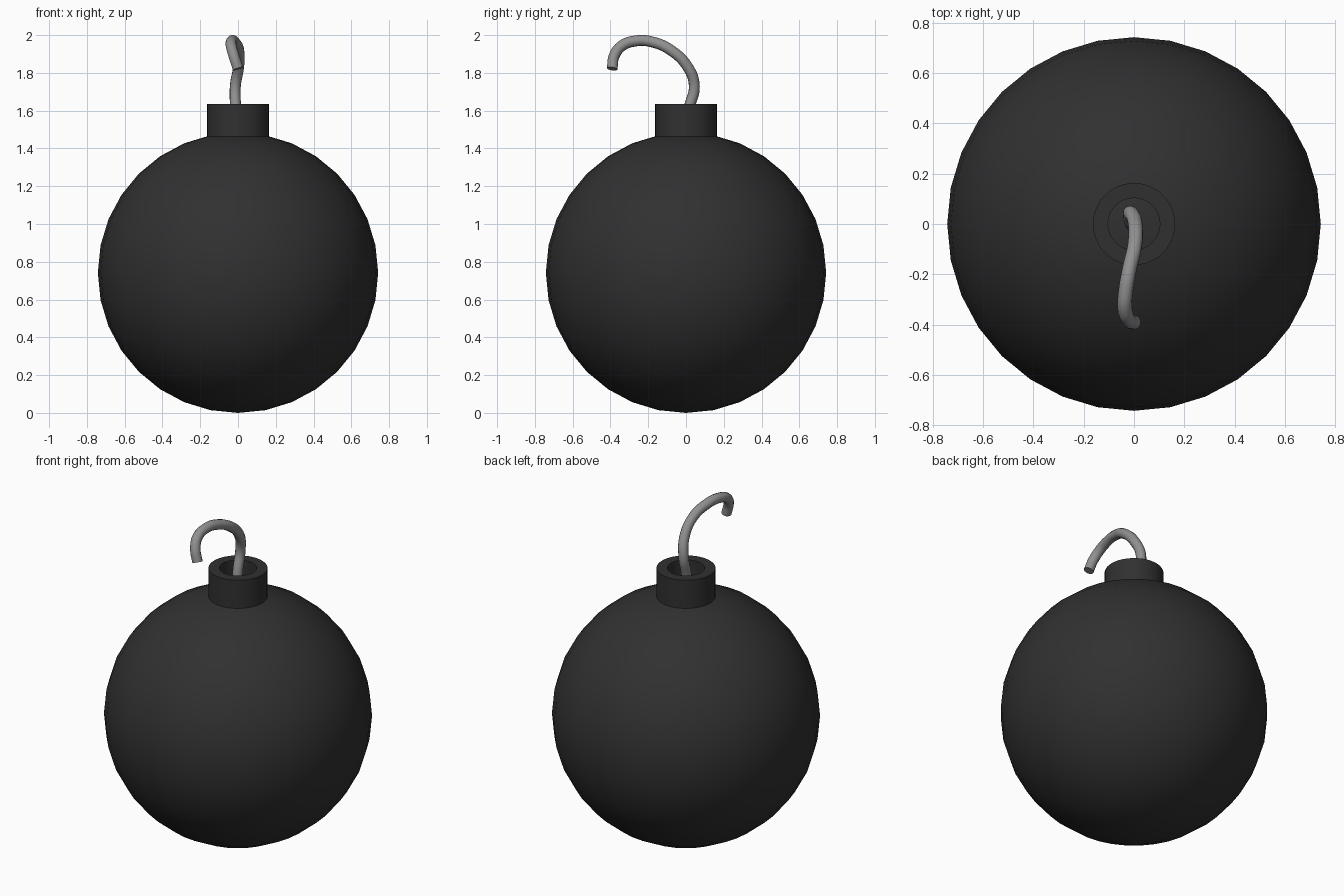
import bpy, bmesh, math

if "Cube" in bpy.data.objects:
    bpy.data.objects.remove(bpy.data.objects["Cube"])


def material(name, value):
    m = bpy.data.materials.new(name)
    m.diffuse_color = (value, value, value, 1)
    m.use_nodes = True
    m.node_tree.nodes["Principled BSDF"].inputs["Base Color"].default_value = m.diffuse_color
    return m


def smooth(obj, mat, angle=40):
    obj.data.materials.append(mat)
    bpy.ops.object.select_all(action='DESELECT')
    obj.select_set(True)
    bpy.context.view_layer.objects.active = obj
    bpy.ops.object.shade_smooth_by_angle(angle=math.radians(angle))


dark = material("dark_iron", 0.03)
grey = material("cord_grey", 0.28)

# Round body
bpy.ops.mesh.primitive_uv_sphere_add(segments=32, ring_count=16, radius=0.742,
                                     location=(0, 0, 0.742))
body = bpy.context.object
body.name = "body"
smooth(body, dark)

# Hollow neck: lathed ring with its floor hidden just inside the body
profile = [(0.103, 1.46), (0.103, 1.636), (0.163, 1.636), (0.163, 1.46)]
bm = bmesh.new()
verts = [bm.verts.new((r, 0, z)) for r, z in profile]
edges = [bm.edges.new(pair) for pair in zip(verts, verts[1:])]
bmesh.ops.spin(bm, geom=verts + edges, cent=(0, 0, 0), axis=(0, 0, 1),
               angle=math.tau, steps=48)
bmesh.ops.remove_doubles(bm, verts=bm.verts, dist=1e-4)
bmesh.ops.recalc_face_normals(bm, faces=bm.faces)
mesh = bpy.data.meshes.new("neck")
bm.to_mesh(mesh)
# open shell: make sure the outer wall faces outward
if max(mesh.polygons, key=lambda p: p.center.z).normal.z < 0:
    mesh.flip_normals()
bm.free()
neck = bpy.data.objects.new("neck", mesh)
bpy.context.collection.objects.link(neck)
smooth(neck, dark)

# Bent fuse swept along a hooked path
path = [(0, -0.01, 1.46), (-0.012, 0.015, 1.61), (-0.014, 0.044, 1.73),
        (0.003, 0.01, 1.83), (0.004, -0.08, 1.92), (-0.018, -0.18, 1.964),
        (-0.032, -0.26, 1.97), (-0.036, -0.34, 1.943),
        (-0.022, -0.38, 1.89), (0.0, -0.391, 1.822)]
curve = bpy.data.curves.new("fuse", 'CURVE')
curve.dimensions = '3D'
curve.bevel_depth = 0.029
curve.bevel_resolution = 4
curve.resolution_u = 8
curve.use_fill_caps = True
spline = curve.splines.new('BEZIER')
spline.bezier_points.add(len(path) - 1)
for point, co in zip(spline.bezier_points, path):
    point.co = co
    point.handle_left_type = point.handle_right_type = 'AUTO'
fuse = bpy.data.objects.new("fuse", curve)
bpy.context.collection.objects.link(fuse)
bpy.ops.object.select_all(action='DESELECT')
fuse.select_set(True)
bpy.context.view_layer.objects.active = fuse
bpy.ops.object.convert(target='MESH')
fuse = bpy.context.object
fuse.name = "fuse"
smooth(fuse, grey, 50)
